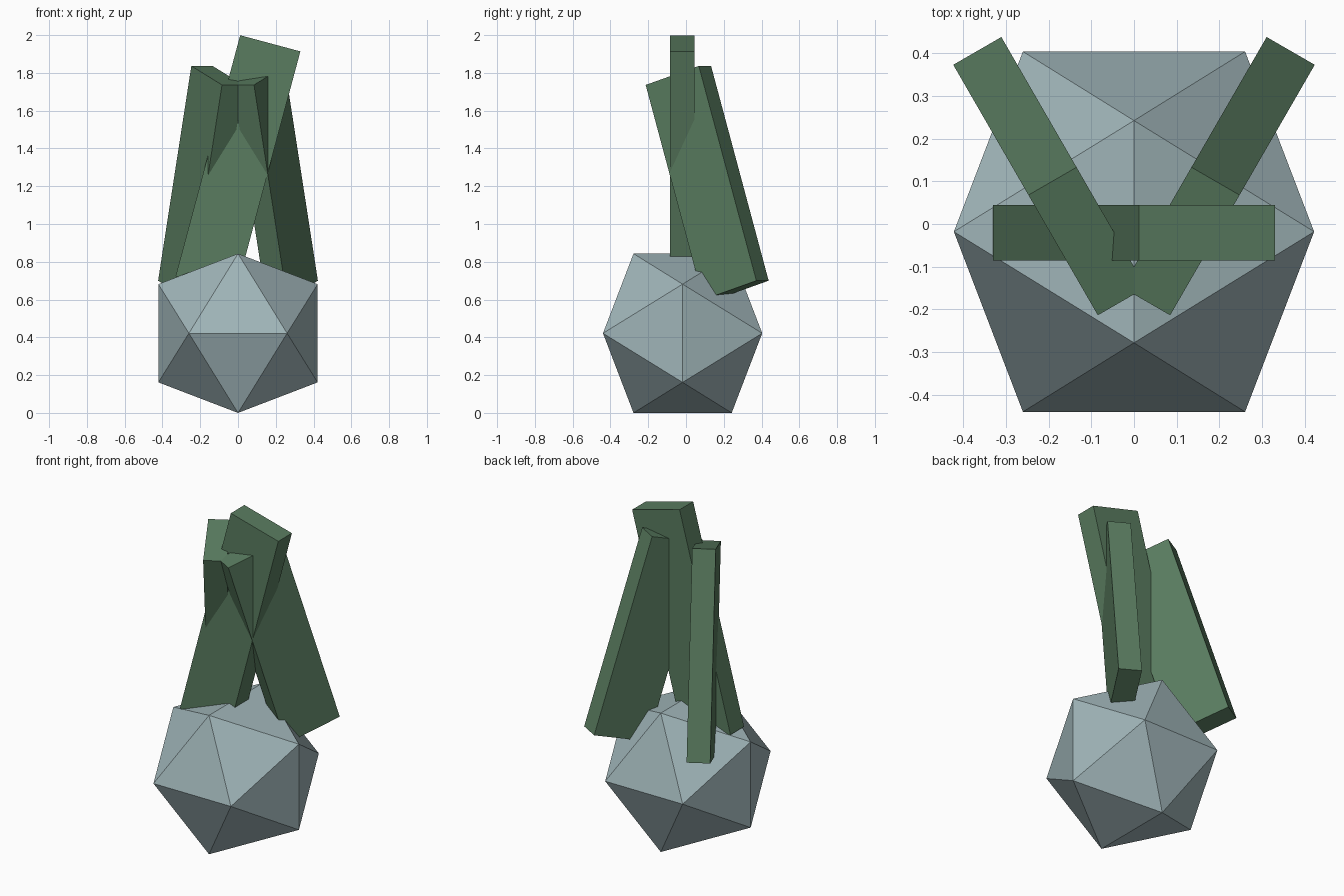
import bpy, bmesh, math
from mathutils import Matrix, Vector

cube = bpy.data.objects.get("Cube")
if cube:
    bpy.data.objects.remove(cube, do_unlink=True)


def material(name, rgb):
    m = bpy.data.materials.new(name)
    m.use_nodes = True
    m.diffuse_color = (*rgb, 1)
    m.node_tree.nodes["Principled BSDF"].inputs["Base Color"].default_value = (*rgb, 1)
    return m


def add_object(name, bm, mat):
    bmesh.ops.recalc_face_normals(bm, faces=bm.faces)
    mesh = bpy.data.meshes.new(name)
    bm.to_mesh(mesh)
    bm.free()
    mesh.materials.append(mat)
    obj = bpy.data.objects.new(name, mesh)
    bpy.context.collection.objects.link(obj)
    return obj


stone = material("pale blue grey", (0.35, 0.46, 0.48))
leaf_green = material("leaf green", (0.10, 0.20, 0.115))

# Bulb: icosahedron resting on an edge, as the hull of three golden rectangles
SHORT, LONG = 0.26, 0.4215
bm = bmesh.new()
for s in (-SHORT, SHORT):
    for t in (-LONG, LONG):
        for p in ((0, s, t), (t, 0, s), (s, t, 0)):
            bm.verts.new(Vector(p) + Vector((0, -0.018, LONG)))
bmesh.ops.convex_hull(bm, input=bm.verts)
add_object("bulb", bm, stone)


# Leaves: slabs whose tops lean inward, each facing its own outward direction
def leaf(name, outward, lean, centre, width, length):
    bm = bmesh.new()
    place = (Matrix.Translation(centre)
             @ Matrix.Rotation(math.radians(outward), 4, 'Z')
             @ Matrix.Rotation(-math.radians(lean), 4, 'Y')
             @ Matrix.Diagonal((width, 0.13, length, 1)))
    bmesh.ops.create_cube(bm, size=1, matrix=place)
    add_object(name, bm, leaf_green)


leaf("tall_leaf", 180, 15, (0, -0.02, 1.319), 0.33, 1.32)
for side, name in ((1, "left_leaf"), (-1, "right_leaf")):
    leaf(name, 90 - 30 * side, 17.2, (0.1975 * side, 0.112, 1.218), 0.34, 1.19)
